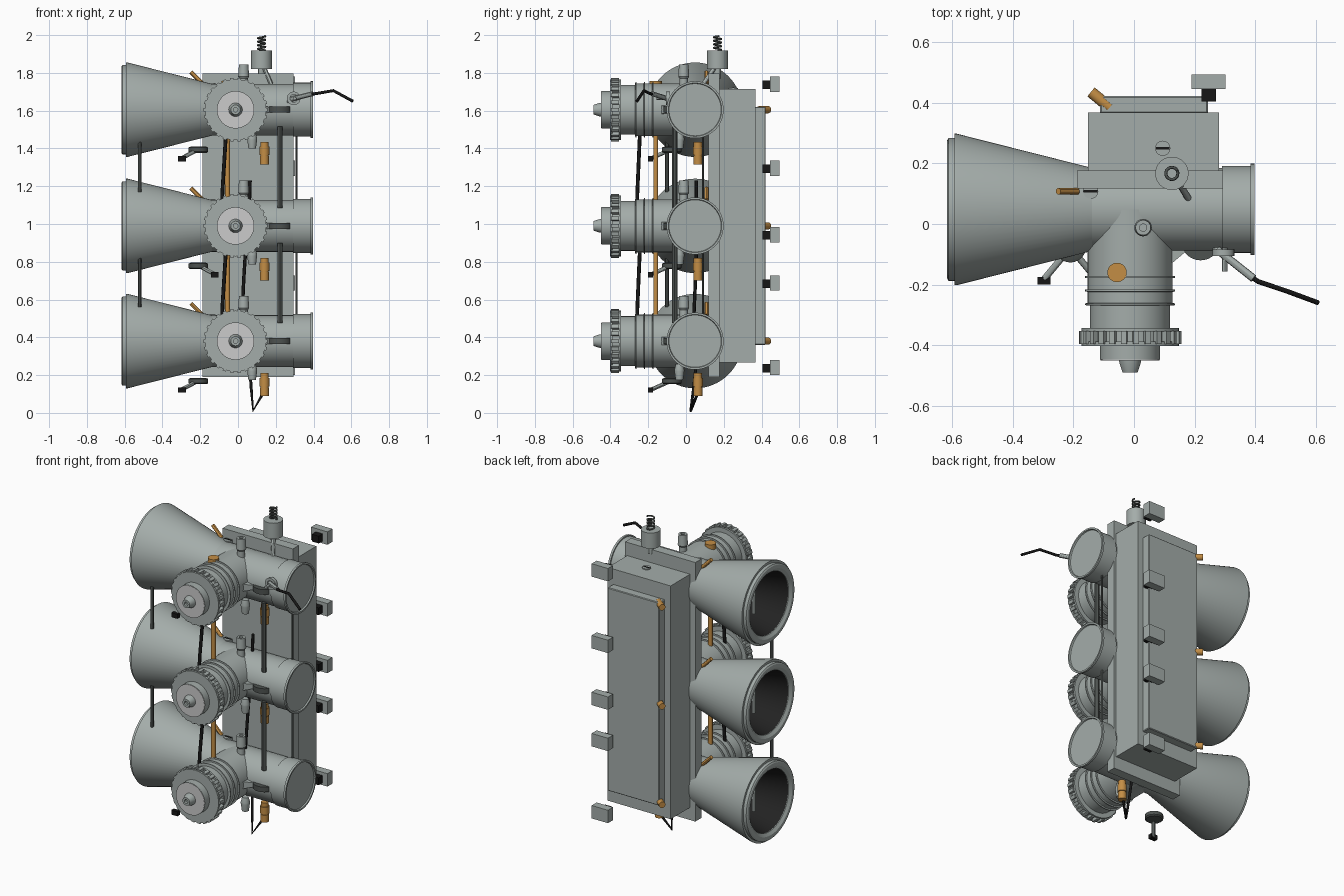
import bpy, bmesh, math
from mathutils import Vector, Matrix

if "Cube" in bpy.data.objects:
    bpy.data.objects.remove(bpy.data.objects["Cube"])


def material(name, c):
    m = bpy.data.materials.new(name)
    m.diffuse_color = (*c, 1)
    m.use_nodes = True
    m.node_tree.nodes["Principled BSDF"].inputs["Base Color"].default_value = m.diffuse_color
    return m


GREY = material("body_grey", (0.37, 0.415, 0.40))
PALE = material("pale_grey", (0.60, 0.63, 0.61))
ORANGE = material("orange", (0.55, 0.27, 0.06))
DARK = material("dark_grey", (0.075, 0.085, 0.08))
BLACK = material("black", (0.008, 0.008, 0.008))
INSIDE = material("horn_black", (0.016, 0.016, 0.016))


def finish(bm, name, mat=None, smooth=True):
    bmesh.ops.recalc_face_normals(bm, faces=bm.faces)
    me = bpy.data.meshes.new(name)
    bm.to_mesh(me)
    bm.free()
    if smooth:
        me.shade_smooth()
        me.set_sharp_from_angle(angle=math.radians(30))
    me.materials.append(mat or GREY)
    ob = bpy.data.objects.new(name, me)
    bpy.context.collection.objects.link(ob)
    return ob


def lathe(name, loc, axis, prof, mat=None, seg=32, caps=(True, True)):
    """Turn (distance, radius) points around an axis through loc."""
    bm = bmesh.new()
    q = Vector(axis).to_track_quat('Z', 'Y')
    rings = []
    for d, r in prof:
        rings.append([bm.verts.new(Vector(loc) + q @ Vector(
            (r * math.cos(math.tau * i / seg), r * math.sin(math.tau * i / seg), d))) for i in range(seg)])
    for a, b in zip(rings, rings[1:]):
        for i in range(seg):
            j = (i + 1) % seg
            bm.faces.new((a[i], a[j], b[j], b[i]))
    for on, ring in zip(caps, (rings[0], rings[-1])):
        if on:
            bm.faces.new(ring)
    return finish(bm, name, mat)


def rod(name, a, b, r, mat=None, seg=12):
    d = Vector(b) - Vector(a)
    return lathe(name, a, d, [(0, r), (d.length, r)], mat, seg)


def box(name, lo, hi, mat=None, bevel=0):
    lo, hi = Vector(lo), Vector(hi)
    bm = bmesh.new()
    size = hi - lo
    bmesh.ops.create_cube(bm, size=1, matrix=Matrix.Translation((lo + hi) / 2) @ Matrix.Diagonal((*size, 1)))
    if bevel:
        bmesh.ops.bevel(bm, geom=bm.edges[:], offset=bevel, segments=1, affect='EDGES')
    return finish(bm, name, mat, False)


def cable(name, pts, r, mat=BLACK):
    cu = bpy.data.curves.new(name, 'CURVE')
    cu.dimensions = '3D'
    cu.bevel_depth = r
    cu.bevel_resolution = 2
    cu.use_fill_caps = True
    sp = cu.splines.new('POLY')
    sp.points.add(len(pts) - 1)
    for p, c in zip(sp.points, pts):
        p.co = (*c, 1)
    cu.materials.append(mat)
    ob = bpy.data.objects.new(name, cu)
    bpy.context.collection.objects.link(ob)


def screw(name, x, y, z):
    rod(name, (x, y, z - 0.03), (x, y, z), 0.025, None, 20)
    box(name + "_slot", (x - 0.023, y - 0.004, z - 0.005), (x + 0.023, y + 0.004, z + 0.002), BLACK)


YC, NX = 0.048, -0.013
X, FRONT, UP = (1, 0, 0), (0, -1, 0), (0, 0, 1)


def gear_ring(z):
    bm = bmesh.new()
    n = 26
    for i in range(n):
        m = (Matrix.Translation((NX, -0.375, z)) @ Matrix.Rotation(math.tau * i / n, 4, 'Y')
             @ Matrix.Translation((0.154, 0, 0)) @ Matrix.Diagonal((0.03, 0.042, 0.019, 1)))
        bmesh.ops.create_cube(bm, size=1, matrix=m)
    finish(bm, "gear_teeth", None, False)
    lathe("gear_ring", (NX, 0, z), FRONT, [(0.343, .161), (0.355, .161), (0.355, .15), (0.388, .15),
                                           (0.388, .161), (0.402, .161)], None, 52)


def unit(z, side):
    # horn, its dark inside and bracket
    lathe("horn", (0, YC, z), X, [(-.13, .135), (-.585, .25), (-.592, .25), (-.592, .236), (-.612, .236),
          (-.617, .228), (-.617, .208), (-.605, .19), (-.31, .122)], None, 64, (False, False))
    lathe("horn_inside", (0, YC, z), X, [(-.602, .189), (-.31, .121)], INSIDE, 48, (False, True))
    rod("horn_bracket_bar", (-.5, YC, z - .09), (-.5, YC, z + .09), .011)
    rod("horn_bracket_stem", (-.5, YC, z), (-.3, YC, z), .011)
    # cross tube and end cap
    lathe("cross_tube", (0, YC, z), X, [(-.19, .134), (-.14, .137), (.29, .137), (.29, .143), (.385, .143),
          (.385, .151), (.398, .151), (.398, .141), (.39, .138)], None, 64)
    # front nozzle with ribs
    lathe("nozzle", (NX, 0, z), FRONT, [(-YC, .14), (.265, .14), (.265, .132), (.35, .132)], None, 64)
    for y in (.175, .22, .265):
        lathe("nozzle_rib", (NX, 0, z), FRONT, [(y - .004, .14), (y - .003, .148), (y + .003, .148), (y + .004, .14)], None, 64)
    gear_ring(z)
    lathe("nozzle_cap", (NX, 0, z), FRONT, [(.4, .099), (.448, .099)], None, 48)
    lathe("nozzle_cap_face", (NX, 0, z), FRONT, [(.446, .097), (.45, .097)], PALE, 48)
    lathe("nozzle_tip", (NX, 0, z), FRONT, [(.445, .037), (.46, .035), (.49, .025), (.49, .012), (.475, .012)], None, 24)
    # posts above and below
    lathe("top_post", (.03, -.012, z), UP, [(.12, .022), (.165, .022), (.175, .029), (.24, .025), (.24, .012), (.225, .012)], None, 20)
    lathe("bottom_post", (.075, -.035, z), UP, [(-.205, .02), (-.16, .026), (-.15, .026), (-.12, .018)], None, 20)
    # slot disc and fin on the tube
    rod("slot_disc", (.22, -.055, z - .016), (.22, -.055, z + .016), .065, DARK, 32)
    bm = bmesh.new()
    p = [bm.verts.new((x, y, z + h)) for x, y, h in
         ((.19, -.075, .01), (.19, -.075, -.01), (.125, -.13, -.022), (.125, -.13, .022), (.12, -.07, .02), (.12, -.07, -.02))]
    bmesh.ops.convex_hull(bm, input=p)
    finish(bm, "side_fin", None, False)
    # orange pin on the horn neck, screw
    rod("horn_pin", (-.25, .108, z + .2), (-.187, .108, z + .137), .011, ORANGE)
    screw("tube_screw", -.143, .108, z + .138)
    # orange canister below
    lathe("orange_canister", (.14, .063, z), UP, [(-.29, .024), (-.245, .024), (-.245, .021), (-.24, .021), (-.24, .026),
          (-.195, .026), (-.195, .022), (-.17, .022)], ORANGE, 20)
    # lower wand, swung to one side
    lathe("wand_disc", (-.21, -.075, z), UP, [(-.228, .045), (-.222, .052), (-.2, .052), (-.195, .04)], DARK, 28)
    rod("wand_arm", (-.21 - .01 * side, -.09, z - .215), (-.21 - .085 * side, -.18, z - .255), .011)
    tx = -.21 - .087 * side
    box("wand_tip", (tx - .021, -.2, z - .273), (tx + .021, -.175, z - .245), BLACK)
    # orange button on the back cover
    rod("back_button", (-.08, .385, z), (-.142, .436, z), .019, ORANGE, 16)


ZS = (0.38, 0.99, 1.605)
for z, side in zip(ZS, (1, -1, 1)):
    unit(z, side)

# rods and cables linking neighbouring units
for lo, hi in zip(ZS, ZS[1:]):
    rod("horn_link", (-.52, -.1, lo + .18), (-.52, -.1, hi - .165), .01, DARK)
    rod("tube_link", (.222, -.06, lo + .095), (.222, -.06, hi - .09), .014, DARK)
    rod("rear_link", (.31, .09, lo + .1), (.31, .09, hi - .1), .006, DARK)
    cable("front_cable", [(-.085, -.26, lo + .1), (-.082, -.257, lo + .19), (-.062, -.243, hi - .1)], .01)
cable("inner_cable", [(.02, .04, .48), (.03, .05, .7), (.04, .055, .86), (.06, .055, 1.1), (.064, .055, 1.23)], .009)
cable("bottom_cable", [(.06, .055, .27), (.07, .04, .13), (.08, .025, .012), (.13, .06, .1)], .008)

# orange feed pipe
rod("feed_pipe", (-.056, -.16, .38), (-.056, -.16, 1.74), .013, ORANGE, 16)
rod("feed_pipe_cap", (-.056, -.16, 1.725), (-.056, -.16, 1.757), .032, ORANGE, 24)

# back housing
box("mount_plate", (-.188, .118, .19), (.294, .177, 1.797))
box("back_housing", (-.152, .175, .268), (.28, .368, 1.715))
box("back_cover", (-.112, .365, .36), (.244, .422, 1.62), None, .004)
screw("housing_screw", .095, .25, 1.721)
for z in (1.74, 1.295, .943, .687, .24):
    box("rear_block", (.19, .445, z - .04), (.302, .494, z + .04))
    box("rear_block_plug", (.223, .405, z - .025), (.27, .445, z + .02), BLACK)

# top canister with spring
lathe("spring_canister", (.125, .167, 0), UP, [(1.82, .055), (1.918, .055)], None, 32)
rod("canister_stem", (.125, .165, 1.77), (.125, .165, 1.83), .02)
rod("canister_strut", (.14, .15, 1.825), (.182, .08, 1.725), .011)
cable("spring", [(.125 + .02 * math.cos(t * .4), .167 + .02 * math.sin(t * .4), 1.918 + .077 * t / 64)
                 for t in range(65)], .005, DARK)

# side antenna
lathe("antenna_ring", (.295, 0, 1.665), FRONT, [(.085, .036), (.105, .036), (.105, .02), (.095, .02)], None, 24)
rod("antenna_peg", (.3, -.08, 1.665), (.3, -.157, 1.665), .009)
rod("antenna_brace", (.255, -.065, 1.64), (.3, -.11, 1.665), .01)
rod("antenna_arm", (.275, -.085, 1.66), (.395, -.18, 1.69), .013)
cable("antenna_wire", [(.38, -.17, 1.687), (.41, -.19, 1.69), (.505, -.222, 1.706), (.608, -.26, 1.65)], .008)
